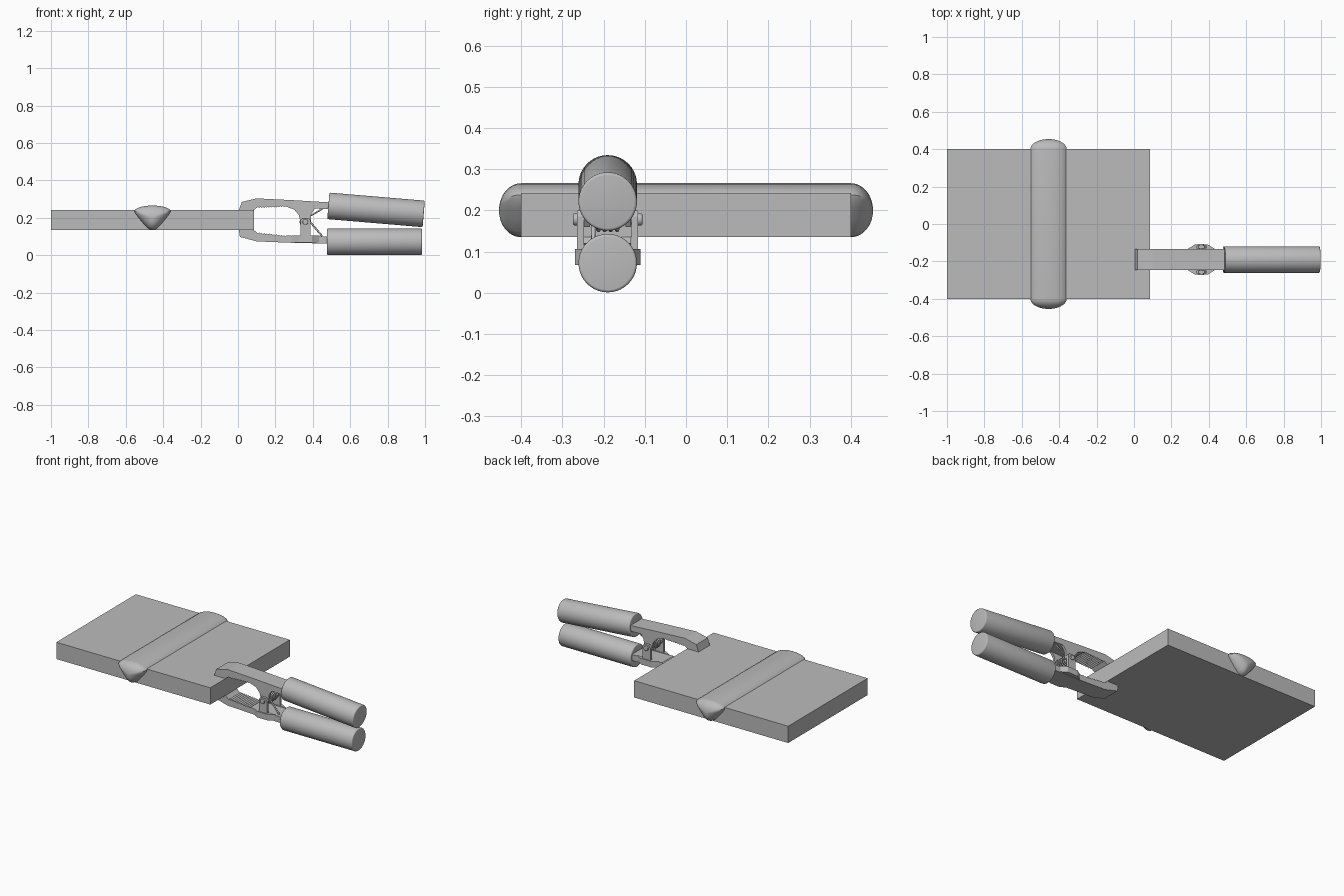
import bpy, bmesh, math
from mathutils import Vector

cube = bpy.data.objects.get("Cube")
if cube:
    bpy.data.objects.remove(cube, do_unlink=True)

metal = bpy.data.materials.new("grey_metal")
metal.use_nodes = True
GREY = (0.5, 0.5, 0.5, 1)
metal.diffuse_color = GREY
metal.node_tree.nodes["Principled BSDF"].inputs["Base Color"].default_value = GREY

YC = -0.19  # centre line of the clamp


def finish(name, bm, smooth=False):
    bmesh.ops.recalc_face_normals(bm, faces=bm.faces[:])
    mesh = bpy.data.meshes.new(name)
    bm.to_mesh(mesh)
    bm.free()
    mesh.materials.append(metal)
    ob = bpy.data.objects.new(name, mesh)
    bpy.context.collection.objects.link(ob)
    if smooth:
        bpy.ops.object.select_all(action='DESELECT')
        ob.select_set(True)
        bpy.context.view_layer.objects.active = ob
        bpy.ops.object.shade_smooth_by_angle(angle=math.radians(35))
    return ob


def loft(name, rings, smooth=False):
    """Skin a list of equal closed rings and cap both ends."""
    bm = bmesh.new()
    rows = [[bm.verts.new(p) for p in ring] for ring in rings]
    n = len(rows[0])
    for a, b in zip(rows, rows[1:]):
        for i in range(n):
            bm.faces.new((a[i], a[(i + 1) % n], b[(i + 1) % n], b[i]))
    bm.faces.new(rows[0])
    bm.faces.new(rows[-1])
    return finish(name, bm, smooth)


def slab(name, profile, y0, y1):
    """Extrude an x-z outline along y."""
    return loft(name, [[(x, y, z) for x, z in profile] for y in (y0, y1)])


def rod(name, start, end, radius, bevel=0.0, sides=40):
    """Cylinder between two points with rounded rims."""
    start, end = Vector(start), Vector(end)
    axis = (end - start).normalized()
    u = axis.orthogonal().normalized()
    v = axis.cross(u)
    length = (end - start).length
    stations = [(0, radius), (length, radius)]
    if bevel:
        arc = [math.pi / 2 * k / 4 for k in range(5)]
        rim = [(bevel * (1 - math.sin(a)), radius - bevel * (1 - math.cos(a))) for a in arc]
        stations = rim[::-1] + [(length - d, r) for d, r in rim]
    rings = []
    for d, r in stations:
        rings.append([start + axis * d + r * (u * math.cos(t) + v * math.sin(t))
                      for t in (math.tau * i / sides for i in range(sides))])
    return loft(name, rings, True)


def teeth(x0, x1, z0, z1, depth, count=12):
    """Serrated edge running from (x0, z0) to (x1, z1)."""
    pts = []
    for i in range(count):
        f, g = i / count, (i + 0.5) / count
        pts.append((x0 + (x1 - x0) * f, z0 + (z1 - z0) * f))
        pts.append((x0 + (x1 - x0) * g, z0 + (z1 - z0) * g + depth))
    return pts


# Two workpiece plates meeting under the bead
for name, x0, x1 in (("right_plate", -1.0, -0.457), ("left_plate", -0.457, 0.085)):
    slab(name, [(x0, 0.135), (x1, 0.135), (x1, 0.242), (x0, 0.242)], -0.4, 0.4)

# Weld bead: crowned top, V-shaped root, domed ends
half = [(0.012, 0.137), (0.03, 0.149), (0.055, 0.177), (0.078, 0.205), (0.094, 0.228),
        (0.097, 0.238), (0.090, 0.247), (0.065, 0.258), (0.035, 0.264)]
section = [(0, 0.135)] + half + [(0, 0.266)] + [(-x, z) for x, z in half[::-1]]
dome = [(0.4 + 0.054 * math.sin(a), math.cos(a))
        for a in (math.radians(d) for d in range(0, 89, 8))]
stations = [(-y, s) for y, s in dome[::-1]] + dome
loft("weld_bead", [[(-0.457 + x * s, y, 0.2 + (z - 0.2) * s) for x, z in section]
                   for y, s in stations], True)

# Upper jaw arm
upper = [(0.005, 0.242), (0.02, 0.285), (0.10, 0.304), (0.30, 0.294), (0.50, 0.282),
         (0.50, 0.246), (0.40, 0.250), (0.33, 0.246), (0.285, 0.254)]
upper += teeth(0.26, 0.10, 0.258, 0.252, 0.006) + [(0.085, 0.242)]
slab("upper_jaw", upper, YC - 0.057, YC + 0.057)

# Lower jaw arm
lower = [(0.005, 0.135), (0.01, 0.098), (0.10, 0.074), (0.30, 0.066), (0.50, 0.062),
         (0.50, 0.100), (0.285, 0.104)]
lower += teeth(0.26, 0.10, 0.106, 0.122, -0.006) + [(0.085, 0.135)]
slab("lower_jaw", lower, YC - 0.057, YC + 0.057)

# Pivot cheeks, bracket flares and pin heads on both sides
cheek = [(0.25, 0.262), (0.30, 0.245), (0.325, 0.215), (0.335, 0.175), (0.350, 0.160),
         (0.375, 0.160), (0.388, 0.178), (0.392, 0.222), (0.41, 0.247), (0.45, 0.262)]
lug = [(0.333, 0.075), (0.388, 0.075), (0.388, 0.185), (0.378, 0.2), (0.345, 0.2), (0.333, 0.185)]
for side, label in ((-1, "right"), (1, "left")):
    def off(d):
        return YC + side * d
    slab(label + "_cheek", cheek, off(0.043), off(0.057))
    slab(label + "_lug", lug, off(0.058), off(0.074))
    flare = [(0.285, 0.055), (0.325, 0.08), (0.395, 0.08), (0.435, 0.055)]
    loft(label + "_bracket", [[(x, off(d), z) for x, d in flare] for z in (0.068, 0.106)])
    rod(label + "_pin_head", (0.36, off(0.07), 0.178), (0.36, off(0.084), 0.178), 0.015, 0.004, 20)

rod("pivot_pin", (0.36, YC - 0.075, 0.178), (0.36, YC + 0.075, 0.178), 0.012, 0, 20)

# Torsion spring wound on the pin, with legs reaching both arms
curve = bpy.data.curves.new("spring", 'CURVE')
curve.dimensions = '3D'
curve.bevel_depth = 0.005
curve.bevel_resolution = 2
path = [(0.45, YC - 0.036, 0.102)]
for i in range(73):
    t = math.tau * i / 16
    path.append((0.36 + 0.026 * math.cos(t), YC - 0.034 + 0.068 * i / 72,
                 0.178 + 0.026 * math.sin(t)))
path.append((0.45, YC + 0.036, 0.248))
spline = curve.splines.new('POLY')
spline.points.add(len(path) - 1)
for point, p in zip(spline.points, path):
    point.co = (*p, 1)
curve.materials.append(metal)
bpy.context.collection.objects.link(bpy.data.objects.new("spring", curve))

# Handle grips
rod("lower_grip", (0.475, YC, 0.072), (0.985, YC, 0.072), 0.071, 0.007)
rod("upper_grip", (0.483, YC, 0.264), (0.993, YC, 0.221), 0.071, 0.007)
